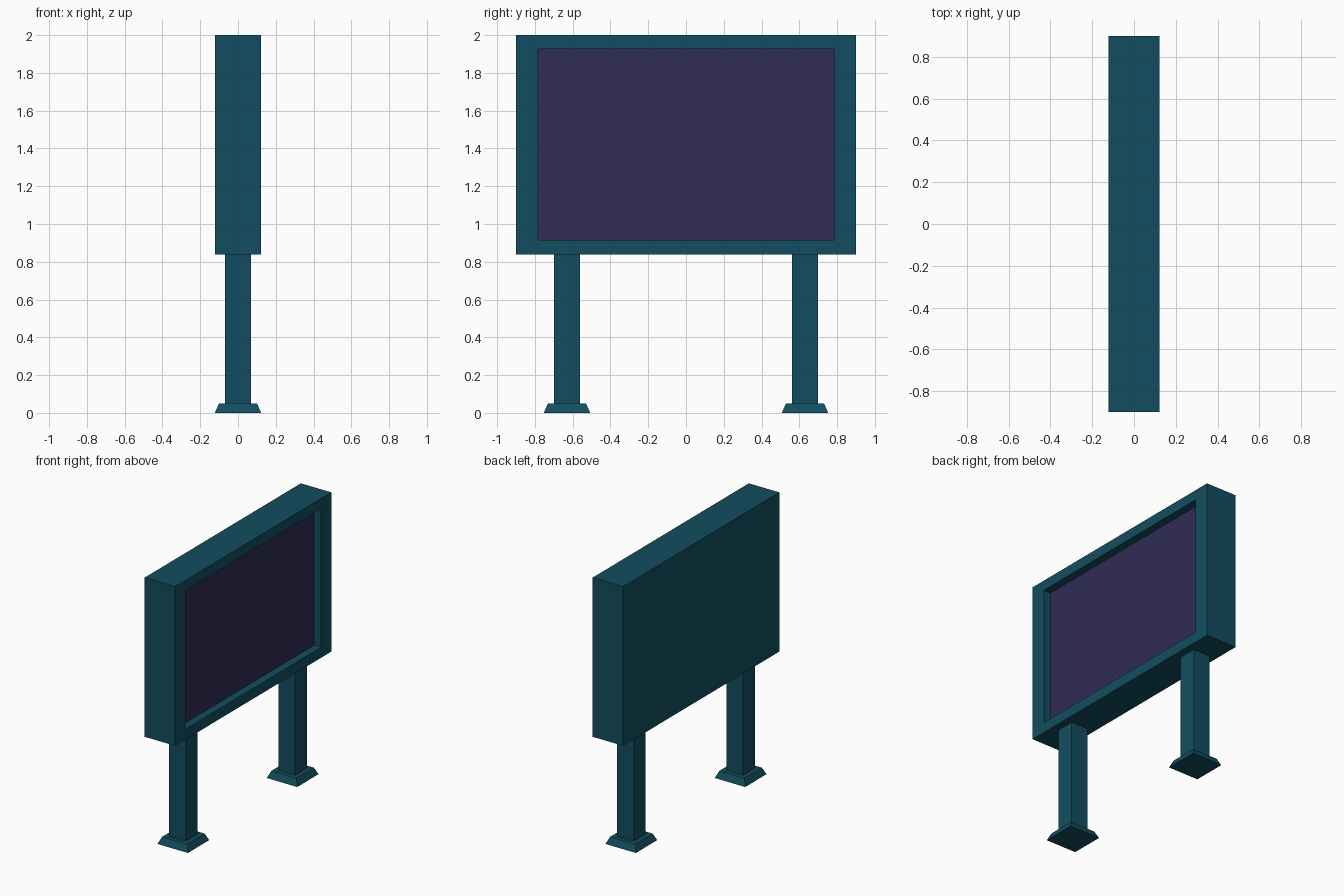
import bpy, bmesh
from mathutils import Vector

if "Cube" in bpy.data.objects:
    bpy.data.objects.remove(bpy.data.objects["Cube"])


def material(name, rgb):
    m = bpy.data.materials.new(name)
    m.diffuse_color = (*rgb, 1)
    m.use_nodes = True
    m.node_tree.nodes["Principled BSDF"].inputs["Base Color"].default_value = m.diffuse_color
    return m


TEAL = material("teal_paint", (0.006, 0.075, 0.115))
PURPLE = material("dark_purple", (0.03, 0.025, 0.09))


def finish(name, bm, mat):
    bmesh.ops.recalc_face_normals(bm, faces=bm.faces)
    me = bpy.data.meshes.new(name)
    bm.to_mesh(me)
    bm.free()
    me.materials.append(mat)
    ob = bpy.data.objects.new(name, me)
    bpy.context.collection.objects.link(ob)
    return ob


def box(lo, hi):
    bm = bmesh.new()
    bmesh.ops.create_cube(bm, size=1)
    lo, hi = Vector(lo), Vector(hi)
    for v in bm.verts:
        v.co = (lo + hi) / 2 + v.co * (hi - lo)
    return bm


DEPTH, HALF_Y, BOTTOM = 0.123, 0.9, 0.838
SCREEN_Y, SCREEN_LOW, SCREEN_TOP, SCREEN_X = 0.783, 0.914, 1.926, 0.066

# Display housing with a straight-walled recess on the +x side
bm = box((-DEPTH, -HALF_Y, BOTTOM), (DEPTH, HALF_Y, 2))
front = max(bm.faces, key=lambda f: f.calc_center_median().x)
mid_z = (BOTTOM + 2) / 2
bmesh.ops.inset_individual(bm, faces=[front], thickness=0.08)
for v in front.verts:
    v.co.y = SCREEN_Y if v.co.y > 0 else -SCREEN_Y
    v.co.z = SCREEN_TOP if v.co.z > mid_z else SCREEN_LOW
floor = bmesh.ops.extrude_discrete_faces(bm, faces=[front])["faces"]
for v in floor[0].verts:
    v.co.x = SCREEN_X
bmesh.ops.delete(bm, geom=floor, context='FACES_ONLY')
finish("display_housing", bm, TEAL)

# Screen panel closing the recess
bm = bmesh.new()
bm.faces.new([bm.verts.new((SCREEN_X, y, z)) for y, z in (
    (-SCREEN_Y, SCREEN_LOW), (SCREEN_Y, SCREEN_LOW),
    (SCREEN_Y, SCREEN_TOP), (-SCREEN_Y, SCREEN_TOP))])
screen = finish("screen", bm, PURPLE)
if screen.data.polygons[0].normal.x < 0:
    screen.data.flip_normals()

# Two square posts, each on a tapered foot plate
for side, y in (("left", -0.63), ("right", 0.63)):
    finish(side + "_post",
           box((-0.068, y - 0.068, 0.05), (0.068, y + 0.068, BOTTOM)), TEAL)
    bm = box((-0.123, y - 0.123, 0), (0.123, y + 0.123, 0.05))
    for v in bm.verts:
        if v.co.z > 0.025:
            v.co.x *= 0.82
            v.co.y = y + (v.co.y - y) * 0.82
    finish(side + "_foot", bm, TEAL)
